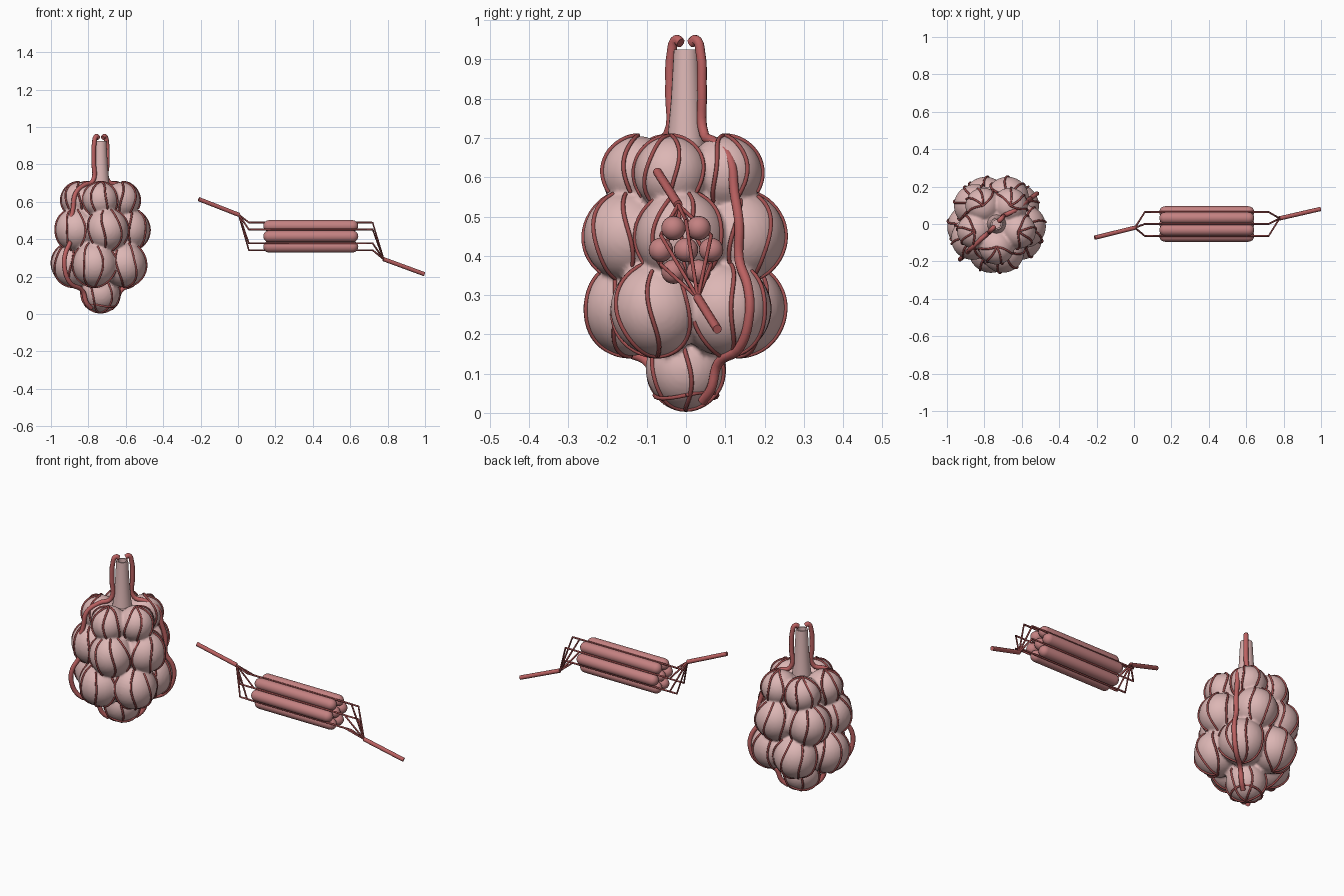
import bpy, bmesh
from math import sin, cos, pi, radians, sqrt
from mathutils import Vector, Matrix

if "Cube" in bpy.data.objects:
    bpy.data.objects.remove(bpy.data.objects["Cube"])

CX = -0.735  # axis of the sac cluster


def material(name, r, g, b):
    m = bpy.data.materials.new(name)
    m.diffuse_color = (r, g, b, 1)
    m.use_nodes = True
    m.node_tree.nodes["Principled BSDF"].inputs["Base Color"].default_value = m.diffuse_color
    return m


PINK = material("tissue_pink", 0.72, 0.47, 0.46)
RED = material("vessel_red", 0.50, 0.12, 0.12)
DARK = material("capillary_red", 0.36, 0.08, 0.08)
FIBRE = material("fibre_red", 0.55, 0.22, 0.22)


def mesh_object(name, bm, mat):
    me = bpy.data.meshes.new(name)
    bm.normal_update()
    for f in bm.faces:
        f.smooth = True
    bm.to_mesh(me)
    bm.free()
    ob = bpy.data.objects.new(name, me)
    bpy.context.collection.objects.link(ob)
    me.materials.append(mat)
    return ob


def tubes(name, paths, radius, mat, smooth=False, res=1):
    """Round tubes along a list of paths."""
    cu = bpy.data.curves.new(name, 'CURVE')
    cu.dimensions = '3D'
    cu.bevel_depth = radius
    cu.bevel_resolution = res
    cu.use_fill_caps = True
    cu.resolution_u = 5
    for pts in paths:
        if smooth:
            sp = cu.splines.new('BEZIER')
            sp.bezier_points.add(len(pts) - 1)
            for bp, p in zip(sp.bezier_points, pts):
                bp.co = p
                bp.handle_left_type = bp.handle_right_type = 'AUTO'
        else:
            sp = cu.splines.new('POLY')
            sp.points.add(len(pts) - 1)
            for q, p in zip(sp.points, pts):
                q.co = (*p, 1)
            sp.use_smooth = True
    cu.materials.append(mat)
    ob = bpy.data.objects.new(name, cu)
    bpy.context.collection.objects.link(ob)
    return ob


def lathe(name, profile, matrix, mat, seg=24):
    """Spin (radius, height) points around z."""
    bm = bmesh.new()
    rings = [[bm.verts.new((r * cos(2 * pi * i / seg), r * sin(2 * pi * i / seg), z))
              for i in range(seg)] for r, z in profile]
    for a, b in zip(rings, rings[1:]):
        for i in range(seg):
            j = (i + 1) % seg
            bm.faces.new((a[i], a[j], b[j], b[i]))
    bmesh.ops.remove_doubles(bm, verts=bm.verts, dist=1e-5)
    bmesh.ops.transform(bm, matrix=matrix, verts=bm.verts)
    return mesh_object(name, bm, mat)


# air sacs: three rings of five plus one at the bottom
sacs = []
for z, ring, r, phase in ((0.61, 0.122, 0.095, -18), (0.45, 0.15, 0.115, -5), (0.265, 0.145, 0.12, -30)):
    for k in range(5):
        a = radians(phase + 72 * k)
        sacs.append((Vector((CX + ring * cos(a), ring * sin(a), z)), r, a))
sacs.append((Vector((CX, 0, 0.112)), 0.103, 0))

bm = bmesh.new()
core = [(Vector((CX, 0, z)), 0.12, 0) for z in (0.27, 0.42, 0.56)]
for c, r, a in sacs + core:
    bmesh.ops.create_uvsphere(bm, u_segments=32, v_segments=20, radius=r,
                              matrix=Matrix.Translation(c))
cluster = mesh_object("air_sac_cluster", bm, PINK)
rm = cluster.modifiers.new("union", 'REMESH')
rm.mode = 'VOXEL'
rm.voxel_size = 0.008
rm.use_smooth_shade = True
sm = cluster.modifiers.new("soften", 'SMOOTH')
sm.factor = 0.5
sm.iterations = 3

# open airway stalk
stalk = lathe("airway_stalk", [(0.058, 0.6), (0.047, 0.7), (0.038, 0.8), (0.031, 0.925),
                               (0.023, 0.925), (0.022, 0.85), (0, 0.85)],
              Matrix.Translation((CX, 0, 0)), PINK)
bpy.context.view_layer.objects.active = stalk
stalk.select_set(True)
bpy.ops.object.shade_smooth_by_angle()

# artery and vein hugging opposite sides
route = [(0.018, 0.942), (0.034, 0.95), (0.05, 0.915), (0.055, 0.82), (0.062, 0.71),
         (0.12, 0.69), (0.185, 0.645), (0.205, 0.56), (0.225, 0.48), (0.225, 0.39),
         (0.262, 0.32), (0.268, 0.25), (0.225, 0.165), (0.135, 0.125), (0.105, 0.06), (0.07, 0.03)]
for name, top, low in (("artery", 228, 224), ("vein", 48, 37)):
    pts = []
    for s, z in route:
        a = radians(top if z > 0.7 else low)
        pts.append((CX + s * cos(a), s * sin(a), z))
    tubes(name, [pts], 0.0125, RED, smooth=True, res=3)


# capillaries: meridian arcs, kept only where outside the other sacs
def exposed_runs(pts, own):
    run = []
    for p in pts:
        if all(i == own or (p - c).length > r for i, (c, r, a) in enumerate(sacs + core)):
            run.append(p)
        else:
            if len(run) > 2:
                yield run
            run = []
    if len(run) > 2:
        yield run


paths = []
for n, (c, r, a) in enumerate(sacs):
    last = n == len(sacs) - 1
    for off in (range(0, 360, 60) if last else (-75, -25, 25, 75)):
        az = a + radians(off)
        arc = []
        for k in range(25):
            t = -pi / 2 + pi * k / 24
            b = az + 0.15 * sin(2 * t + n)
            arc.append(c + 1.015 * r * Vector((cos(t) * cos(b), cos(t) * sin(b), sin(t))))
        paths += exposed_runs(arc, n)
# small ring under the bottom sac
c, r, a = sacs[-1]
paths.append([c + r * Vector((0.78 * cos(k * pi / 12), 0.78 * sin(k * pi / 12), -0.65 + 0.08 * sin(k * pi / 6)))
              for k in range(25)])
tubes("sac_capillaries", paths, 0.0055, DARK)

# muscle fibres: hexagonal bundle of rounded rods
CZ, STEP, R, X0, X1 = 0.415, 0.064, 0.031, 0.135, 0.643
centres = [(0, 0)] + [(STEP * cos(k * pi / 3), STEP * sin(k * pi / 3)) for k in range(6)]
half = (X1 - X0) / 2
cap = [(R * sin(t * pi / 12), -half + R * (1 - cos(t * pi / 12))) for t in range(7)]
profile = cap + [(rr, -z) for rr, z in reversed(cap)]
for i, (y, z) in enumerate(centres):
    lathe(f"muscle_fibre_{i + 1}", profile,
          Matrix.Translation(((X0 + X1) / 2, y, CZ + z)) @ Matrix.Rotation(pi / 2, 4, 'Y'), FIBRE)

# supply vessels and the capillaries in the outer grooves
inlet, outlet = (0.005, -0.02, 0.53), (0.778, 0.03, 0.293)
tubes("fibre_supply_in", [[(-0.21, -0.073, 0.614), inlet]], 0.0115, RED, res=3)
tubes("fibre_supply_out", [[outlet, (0.996, 0.08, 0.213)]], 0.0115, RED, res=3)
groove = STEP * 2 / sqrt(3)
paths = []
for k in range(6):
    a = pi / 6 + k * pi / 3
    y, z = groove * cos(a), CZ + groove * sin(a)
    paths.append([inlet, (0.058, y, z), (0.07, y, z), (0.71, y, z), (0.72, y, z), outlet])
tubes("fibre_capillaries", paths, 0.005, DARK)
